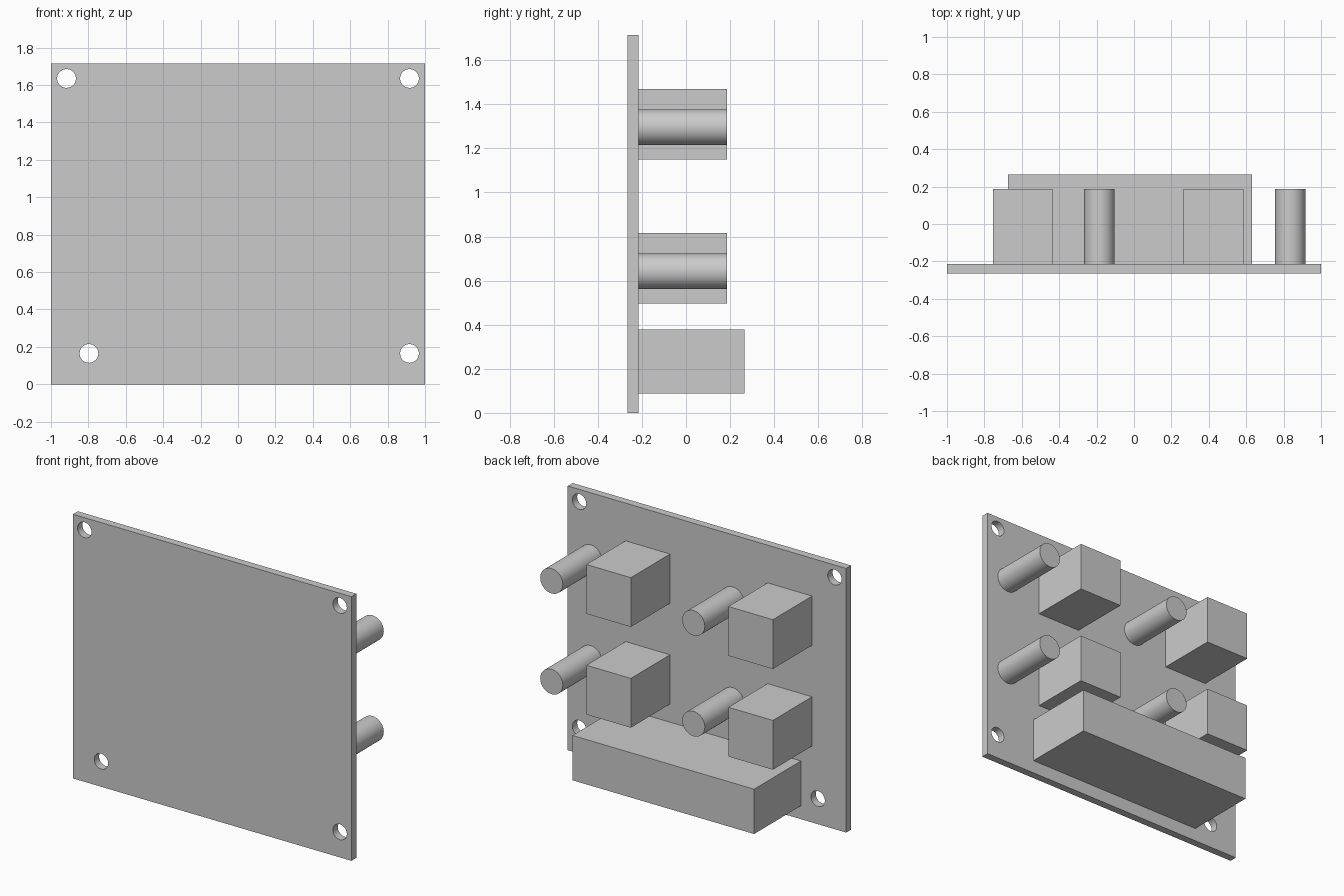
import bpy
import math

default = bpy.data.objects.get("Cube")
if default:
    bpy.data.objects.remove(default, do_unlink=True)

GREY = (0.6, 0.6, 0.6, 1)
grey = bpy.data.materials.new("plain grey")
grey.use_nodes = True
grey.diffuse_color = GREY
grey.node_tree.nodes["Principled BSDF"].inputs["Base Color"].default_value = GREY

PLATE_FRONT, PLATE_BACK = -0.265, -0.215
PART_BACK = 0.187


def box(name, x, y, z):
    """Box spanning the given (low, high) ranges."""
    spans = (x, y, z)
    bpy.ops.mesh.primitive_cube_add(size=1, location=[(a + b) / 2 for a, b in spans])
    obj = bpy.context.object
    obj.name = name
    obj.scale = [b - a for a, b in spans]
    bpy.ops.object.transform_apply(location=False, rotation=False, scale=True)
    obj.data.materials.append(grey)
    return obj


def rod(name, x, z, radius, y):
    """Cylinder lying along y."""
    bpy.ops.mesh.primitive_cylinder_add(
        vertices=48, radius=radius, depth=y[1] - y[0],
        location=(x, (y[0] + y[1]) / 2, z), rotation=(math.pi / 2, 0, 0))
    obj = bpy.context.object
    obj.name = name
    obj.data.materials.append(grey)
    bpy.ops.object.shade_smooth_by_angle(angle=math.radians(30))
    return obj


# Mounting plate with four drilled holes
plate = box("mounting_plate", (-1, 1), (PLATE_FRONT, PLATE_BACK), (0, 1.715))
for x, z in ((-0.917, 1.635), (0.917, 1.635), (-0.797, 0.165), (0.917, 0.165)):
    cutter = rod("hole_cutter", x, z, 0.05, (PLATE_FRONT - 0.1, PLATE_BACK + 0.1))
    cutter.hide_render = True
    bpy.context.view_layer.objects.active = plate
    drill = plate.modifiers.new("drill", "BOOLEAN")
    drill.operation = "DIFFERENCE"
    drill.solver = "EXACT"
    drill.object = cutter
    bpy.ops.object.modifier_apply(modifier=drill.name)
    bpy.data.objects.remove(cutter, do_unlink=True)
bpy.ops.object.select_all(action="DESELECT")
plate.select_set(True)
bpy.ops.object.shade_smooth_by_angle(angle=math.radians(30))

# Two rows of square blocks, each with a round post beside it
for row, z in (("upper", 1.31), ("lower", 0.656)):
    for side, x in (("right", -0.595), ("left", 0.425)):
        box(f"{row}_{side}_block", (x - 0.16, x + 0.16),
            (PLATE_BACK, PART_BACK), (z - 0.16, z + 0.16))
        rod(f"{row}_{side}_post", x + 0.41, z - 0.014, 0.081, (PLATE_BACK, PART_BACK))

# Long terminal block along the bottom
box("terminal_block", (-0.675, 0.63), (PLATE_BACK, 0.265), (0.087, 0.378))
